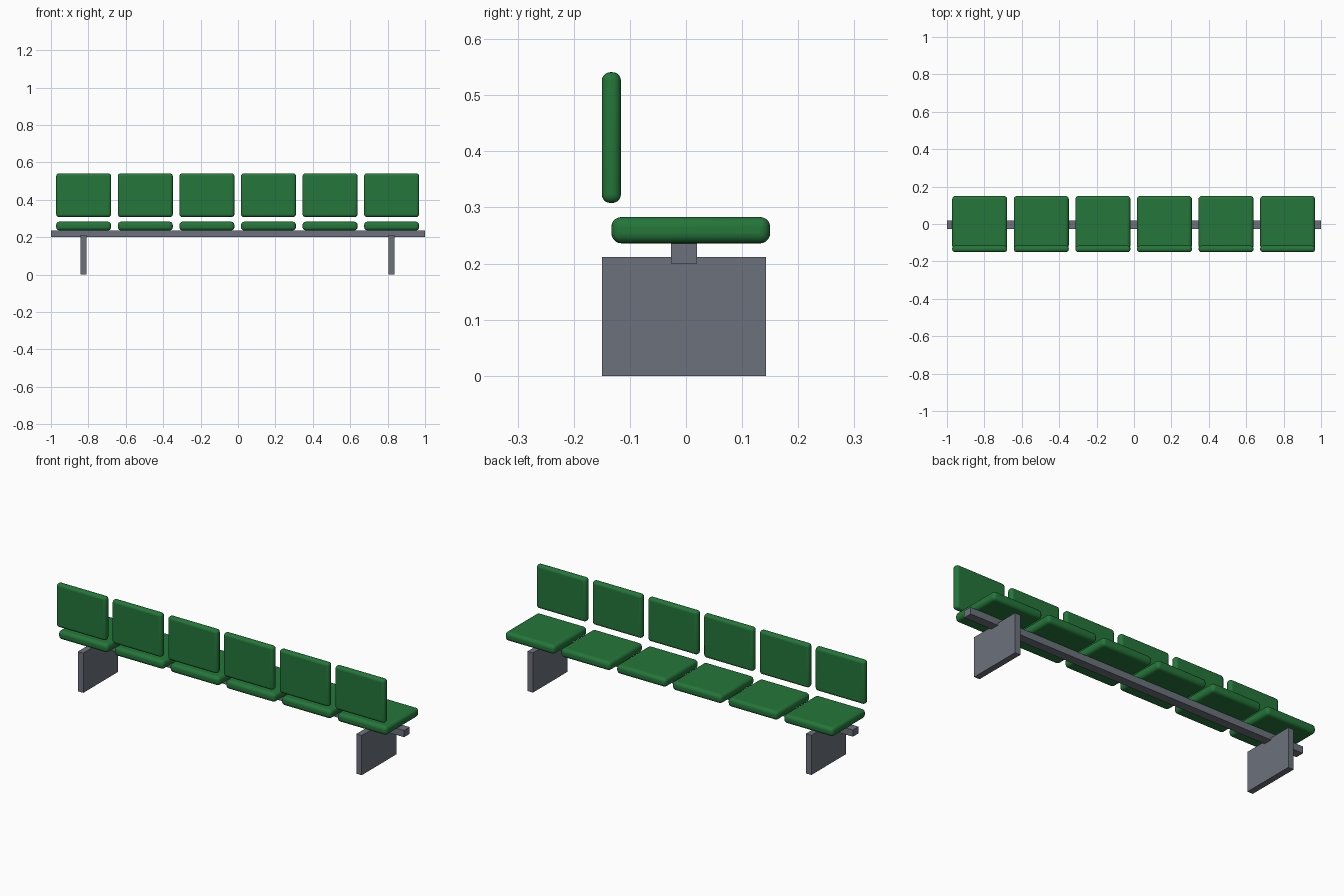
import bpy
import math

cube = bpy.data.objects.get("Cube")
if cube:
    bpy.data.objects.remove(cube, do_unlink=True)


def material(name, rgb):
    mat = bpy.data.materials.new(name)
    mat.use_nodes = True
    mat.diffuse_color = (*rgb, 1)
    mat.node_tree.nodes["Principled BSDF"].inputs["Base Color"].default_value = (*rgb, 1)
    return mat


green = material("green upholstery", (0.018, 0.18, 0.042))
grey = material("grey metal", (0.15, 0.165, 0.2))


def box(name, x, y, z, mat, radius=0):
    """Box from (min, max) pairs, with optional rounded edges."""
    spans = (x, y, z)
    bpy.ops.mesh.primitive_cube_add(size=1, location=[(a + b) / 2 for a, b in spans])
    obj = bpy.context.object
    obj.name = name
    obj.scale = [b - a for a, b in spans]
    bpy.ops.object.transform_apply(location=False, rotation=False, scale=True)
    obj.data.materials.append(mat)
    if radius:
        bevel = obj.modifiers.new("rounded edges", "BEVEL")
        bevel.width = radius
        bevel.segments = 5
        bpy.ops.object.shade_smooth_by_angle(angle=math.radians(40))
    return obj


# Support beam and the two slab legs
box("beam", (-1, 1), (-0.027, 0.02), (0.2, 0.236), grey)
for side, x in (("right", -0.825), ("left", 0.82)):
    box(side + "_leg", (x - 0.016, x + 0.016), (-0.15, 0.143), (0, 0.212), grey)

# Row of padded seats with floating backrests
for i in range(6):
    x = -0.825 + 0.3293 * i
    width = (x - 0.147, x + 0.147)
    box(f"seat_{i + 1}", width, (-0.133, 0.15), (0.236, 0.283), green, 0.018)
    box(f"backrest_{i + 1}", width, (-0.15, -0.116), (0.308, 0.541), green, 0.015)
